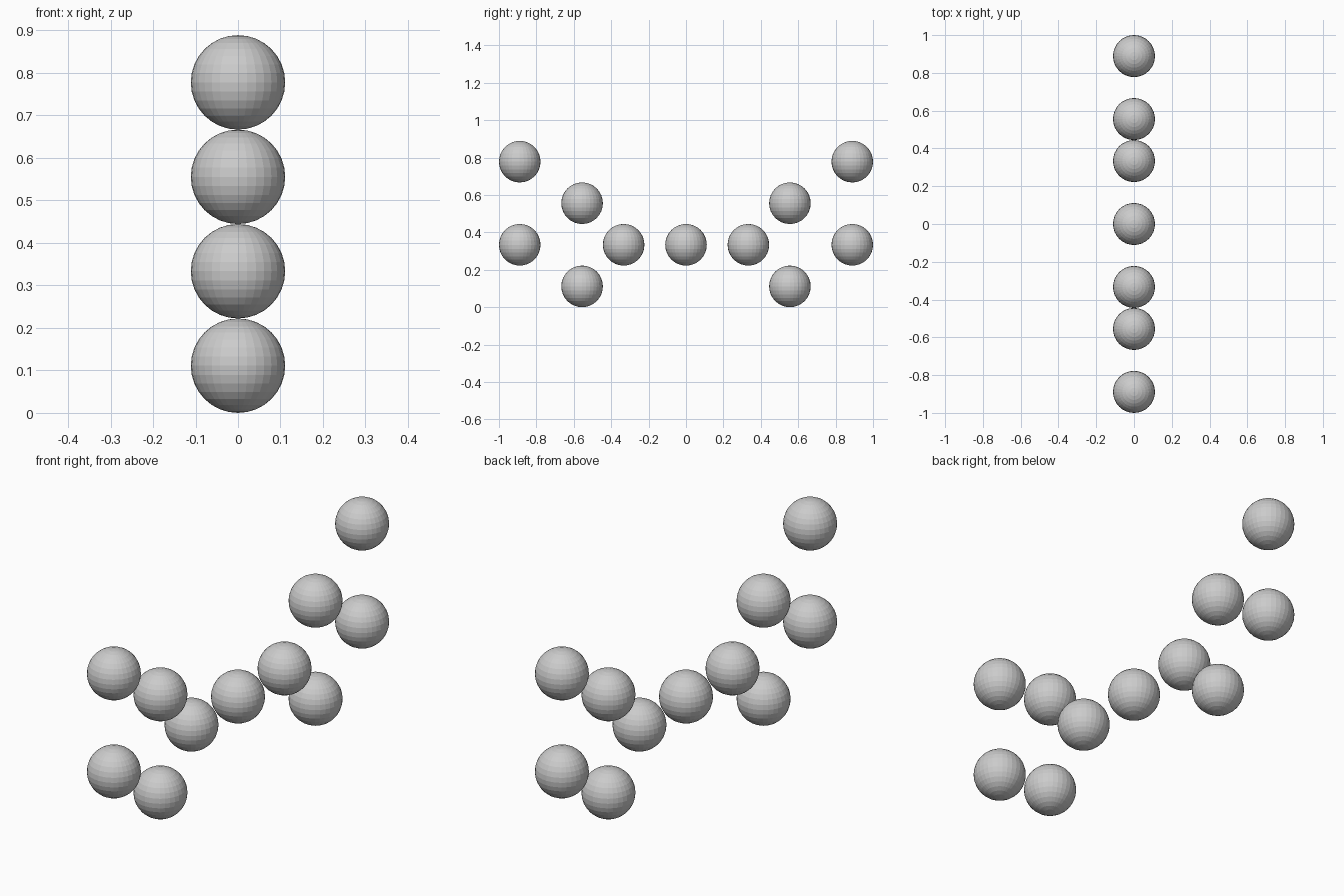
import bpy

if "Cube" in bpy.data.objects:
    bpy.data.objects.remove(bpy.data.objects["Cube"])

U = 1 / 9  # ball radius, also the layout unit

grey = bpy.data.materials.new("light_grey")
grey.diffuse_color = (0.6, 0.6, 0.6, 1)
grey.use_nodes = True
grey.node_tree.nodes["Principled BSDF"].inputs["Base Color"].default_value = grey.diffuse_color


def ball(name, y, z):
    """Faceted ball placed in layout units."""
    bpy.ops.mesh.primitive_uv_sphere_add(segments=32, ring_count=16, radius=U,
                                         location=(0, y * U, z * U))
    ob = bpy.context.object
    ob.name = name
    ob.data.materials.append(grey)


# Middle ball
ball("centre_ball", 0, 3)

# Mirrored branches: inner ball, forked pair, outer pair
for side, s in (("front", -1), ("back", 1)):
    ball(side + "_inner_ball", 3 * s, 3)
    ball(side + "_lower_fork_ball", 5 * s, 1)
    ball(side + "_upper_fork_ball", 5 * s, 5)
    ball(side + "_lower_end_ball", 8 * s, 3)
    ball(side + "_upper_end_ball", 8 * s, 7)
